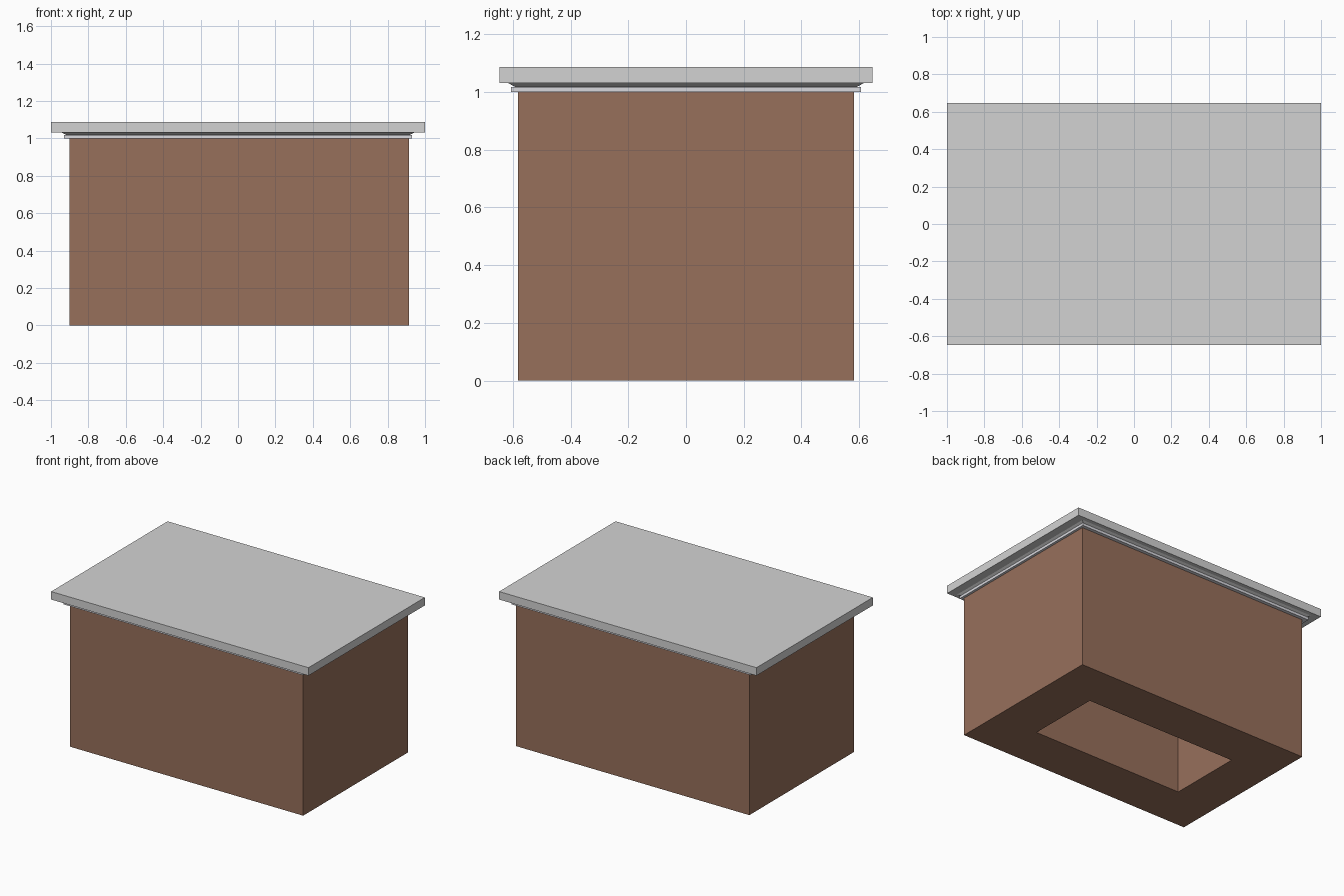
import bpy
import bmesh

cube = bpy.data.objects.get("Cube")
if cube:
    bpy.data.objects.remove(cube, do_unlink=True)


def material(name, rgb):
    m = bpy.data.materials.new(name)
    m.use_nodes = True
    m.diffuse_color = (*rgb, 1)
    m.node_tree.nodes["Principled BSDF"].inputs["Base Color"].default_value = (*rgb, 1)
    return m


brown = material("brown masonry", (0.31, 0.16, 0.105))
grey = material("grey stone", (0.65, 0.65, 0.65))
pale = material("pale trim", (0.70, 0.70, 0.74))


def finish(name, bm, mat):
    bmesh.ops.recalc_face_normals(bm, faces=bm.faces)
    mesh = bpy.data.meshes.new(name)
    bm.to_mesh(mesh)
    bm.free()
    mesh.materials.append(mat)
    obj = bpy.data.objects.new(name, mesh)
    bpy.context.collection.objects.link(obj)
    return obj


def box(name, x0, x1, y0, y1, z0, z1, mat):
    bm = bmesh.new()
    bmesh.ops.create_cube(bm, size=1)
    for v in bm.verts:
        v.co = (x1 if v.co.x > 0 else x0,
                y1 if v.co.y > 0 else y0,
                z1 if v.co.z > 0 else z0)
    return finish(name, bm, mat)


def rect_sweep(name, profile, half_x, half_y, centre_x, mat):
    """Sweep a closed (offset, z) profile around a rectangle with mitred corners."""
    bm = bmesh.new()
    rings = []
    for sx, sy in ((1, 1), (-1, 1), (-1, -1), (1, -1)):
        rings.append([bm.verts.new((centre_x + sx * (half_x + d), sy * (half_y + d), z))
                      for d, z in profile])
    n = len(profile)
    for i in range(4):
        a, b = rings[i], rings[(i + 1) % 4]
        for j in range(n):
            k = (j + 1) % n
            bm.faces.new((a[j], b[j], b[k], a[k]))
    return finish(name, bm, mat)


# Hollow base: four thick walls around an open core
outer_x0, outer_x1, outer_y = -0.9, 0.914, 0.582
inner_x, inner_y = 0.585, 0.262
top = 1.0
box("front_wall", outer_x0, outer_x1, -outer_y, -inner_y, 0, top, brown)
box("back_wall", -inner_x, outer_x1, inner_y, outer_y, 0, top, brown)
box("left_wall", inner_x, outer_x1, -inner_y, inner_y, 0, top, brown)
box("right_wall", outer_x0, -inner_x, -inner_y, outer_y, 0, top, brown)

# Trim band with a flared cove running up to the slab
half_x, mid_x = (outer_x1 - outer_x0) / 2, 0.0
rect_sweep("trim_band", [(-0.02, top), (0.024, top), (0.024, 1.018), (-0.02, 1.018)],
           half_x, outer_y, mid_x, pale)
rect_sweep("trim_cove", [(-0.02, 1.018), (0.01, 1.018), (0.018, 1.022),
                         (0.035, 1.031), (-0.02, 1.031)],
           half_x, outer_y, mid_x, grey)

# Overhanging top slab
box("top_slab", -1, 1, -0.646, 0.646, 1.031, 1.087, grey)
